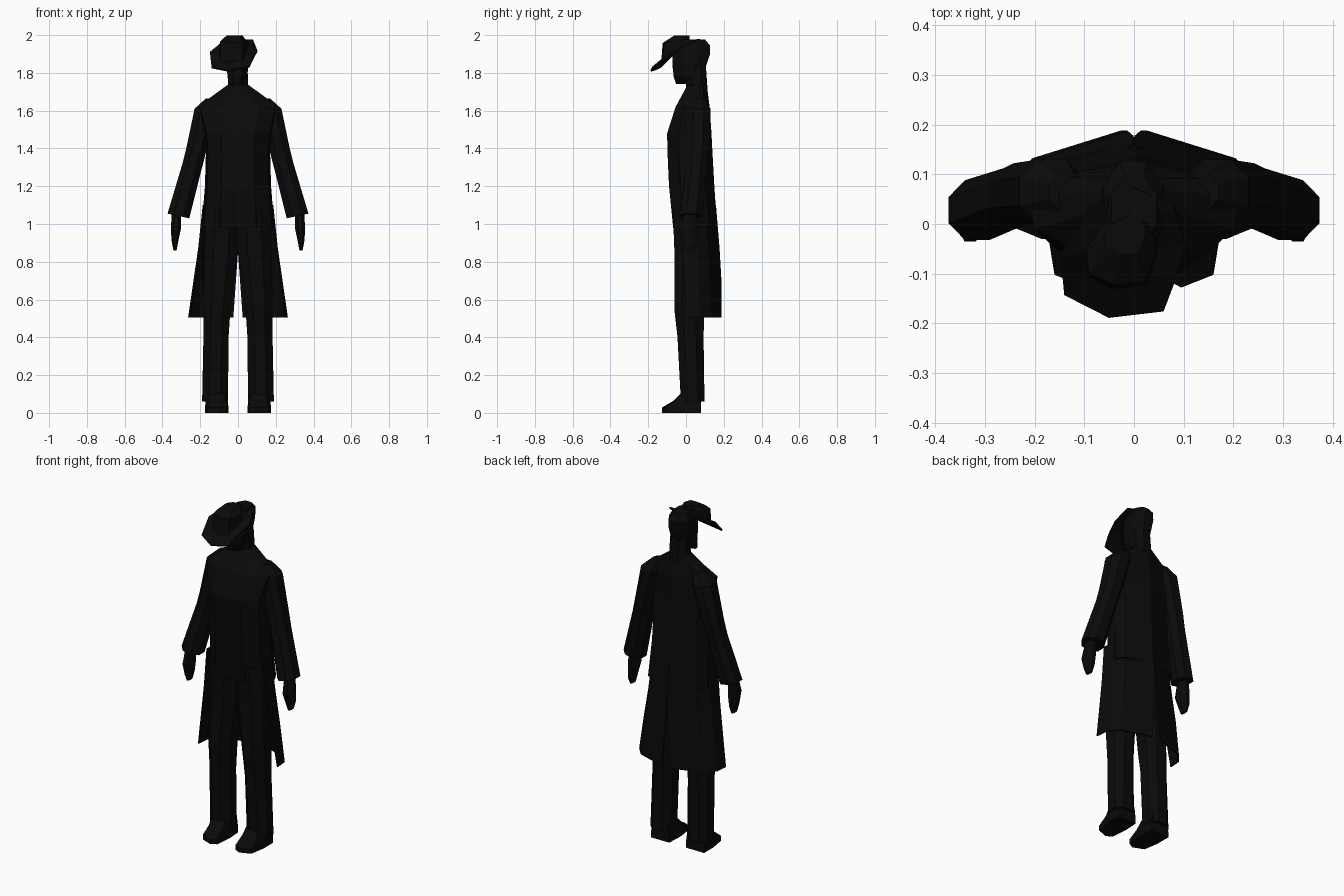
import bpy
import bmesh
from mathutils import Vector

default_cube = bpy.data.objects.get("Cube")
if default_cube:
    bpy.data.objects.remove(default_cube, do_unlink=True)

# One near-black colour for the whole figure
black = bpy.data.materials.new("near_black")
black.use_nodes = True
colour = (0.003, 0.003, 0.003, 1.0)
black.diffuse_color = colour
black.node_tree.nodes["Principled BSDF"].inputs["Base Color"].default_value = colour


def finish(name, bm, mirror=False, thickness=0.0):
    """Turn a bmesh into a flat shaded object, optionally mirrored and thickened."""
    bmesh.ops.recalc_face_normals(bm, faces=bm.faces[:])
    mesh = bpy.data.meshes.new(name)
    bm.to_mesh(mesh)
    bm.free()
    mesh.materials.append(black)
    obj = bpy.data.objects.new(name, mesh)
    bpy.context.collection.objects.link(obj)
    if thickness:
        solid = obj.modifiers.new("thickness", 'SOLIDIFY')
        solid.thickness = thickness
        solid.offset = 0
    if mirror:
        flip = obj.modifiers.new("mirror", 'MIRROR')
        flip.use_mirror_merge = False
    return obj


def octagon(z, x0, x1, y0, y1, cut=0.28, tilt=0.0):
    """Box section with cut corners; tilt raises the outer (+x) side."""
    cx, cy = (x1 - x0) * cut, (y1 - y0) * cut
    outline = [(x0 + cx, y0), (x1 - cx, y0), (x1, y0 + cy), (x1, y1 - cy),
               (x1 - cx, y1), (x0 + cx, y1), (x0, y1 - cy), (x0, y0 + cy)]
    return [Vector((x, y, z + tilt * (x - x0) / (x1 - x0))) for x, y in outline]


def torso_ring(z, half, front, back):
    """Coat section: flat chest, straight flanks and a ridge down the back."""
    depth = back - front
    right = [(half * 0.5, front), (half * 0.93, front + depth * 0.25),
             (half, front + depth * 0.6), (half * 0.85, back - depth * 0.18)]
    left = [(-x, y) for x, y in reversed(right)]
    return [Vector((x, y, z)) for x, y in right + [(0, back)] + left]


def loft(name, rings, mirror=False, closed=True, thickness=0.0):
    bm = bmesh.new()
    rows = [[bm.verts.new(p) for p in ring] for ring in rings]
    count = len(rows[0])
    for low, high in zip(rows, rows[1:]):
        for i in range(count if closed else count - 1):
            j = (i + 1) % count
            bm.faces.new((low[i], low[j], high[j], high[i]))
    if closed and not thickness:
        bm.faces.new(rows[0])
        bm.faces.new(rows[-1])
    return finish(name, bm, mirror, thickness)


# Coat body, from neckline to hips
loft("coat_body", [torso_ring(*s) for s in (
    (1.74, 0.05, 0.01, 0.11), (1.62, 0.215, -0.055, 0.125),
    (1.48, 0.18, -0.10, 0.135), (1.38, 0.17, -0.098, 0.14),
    (1.2, 0.175, -0.09, 0.15), (0.98, 0.193, -0.068, 0.165))])

# Open coat skirt with a slit at the back
skirt_rows = []
for z, slit, side, front, back in ((1.1, 0.0, 0.183, -0.03, 0.155),
                                   (0.87, 0.0, 0.207, -0.02, 0.174),
                                   (0.7, 0.012, 0.232, -0.01, 0.184),
                                   (0.505, 0.026, 0.26, 0.0, 0.184)):
    skirt_rows.append([Vector((slit, back, z)),
                       Vector((side * 0.78, back - 0.055, z)),
                       Vector((side * 0.98, (front + back) * 0.38, z)),
                       Vector((side, front, z))])
loft("coat_skirt", skirt_rows, mirror=True, closed=False, thickness=0.008)

# Sleeves and hands
loft("sleeve", [
    octagon(1.665, 0.10, 0.17, 0.03, 0.10),
    octagon(1.61, 0.10, 0.23, 0.0, 0.13),
    octagon(1.40, 0.165, 0.274, 0.0, 0.122),
    octagon(1.32, 0.185, 0.294, 0.0, 0.112),
    octagon(1.03, 0.258, 0.373, -0.032, 0.088, tilt=0.025)], mirror=True)
loft("hand", [
    octagon(1.06, 0.30, 0.35, -0.01, 0.055),
    octagon(0.97, 0.303, 0.356, -0.035, 0.06),
    octagon(0.90, 0.318, 0.35, -0.015, 0.06),
    octagon(0.86, 0.325, 0.342, 0.0, 0.045)], mirror=True)

# Trousers and shoes
loft("trouser_leg", [
    octagon(1.08, 0.0, 0.165, -0.07, 0.10),
    octagon(0.87, 0.0, 0.178, -0.062, 0.10),
    octagon(0.55, 0.04, 0.183, -0.062, 0.097),
    octagon(0.40, 0.05, 0.183, -0.045, 0.093),
    octagon(0.06, 0.053, 0.19, -0.027, 0.098)], mirror=True)


def shoe_ring(z, toe, grow):
    outline = [(0.055, 0.08), (0.05, -0.01), (0.06, toe * 0.85), (0.095, toe),
               (0.16, toe * 0.8), (0.175, -0.01), (0.175, 0.08)]
    return [Vector((0.115 + (x - 0.115) * grow, y, z)) for x, y in outline]


shoe = [shoe_ring(0.0, -0.128, 1.0), shoe_ring(0.028, -0.128, 1.0),
        shoe_ring(0.065, -0.065, 0.92), shoe_ring(0.10, -0.03, 0.85)]
loft("shoe", shoe, mirror=True)

# Neck and head, with the face turned slightly to its right
loft("neck", [octagon(1.70, -0.055, 0.055, 0.0, 0.115),
              octagon(1.84, -0.05, 0.05, 0.0, 0.105)])
loft("head", [
    octagon(1.74, -0.05, 0.02, -0.052, -0.005),
    octagon(1.78, -0.055, 0.048, -0.065, 0.07),
    octagon(1.84, -0.062, 0.056, -0.072, 0.108),
    octagon(1.90, -0.064, 0.06, -0.07, 0.127),
    octagon(1.945, -0.062, 0.06, -0.06, 0.127),
    octagon(1.978, -0.045, 0.045, -0.04, 0.10)])

# Tilted hat: a brim rising to the back and a crown leaning forward
brim_edge = [Vector(p) for p in (
    (-0.14, -0.14, 1.828), (-0.05, -0.186, 1.81), (0.06, -0.173, 1.832),
    (0.08, -0.12, 1.875), (0.102, -0.04, 1.915), (0.08, 0.04, 1.972),
    (0.0, 0.075, 1.975), (-0.09, 0.03, 1.955), (-0.148, -0.06, 1.908))]
crown_centre = Vector((-0.03, -0.05, 1.915))
crown_base = [crown_centre + (p - crown_centre) * 0.6 for p in brim_edge]
loft("hat_brim", [brim_edge, crown_base], thickness=0.01)

crown_mid = [Vector((p.x * 0.95, -0.05 + (p.y + 0.05) * 0.9, 1.966 + (p.y + 0.05) * 0.1))
             for p in crown_base]
crown_top = [Vector((-0.02 + (p.x + 0.03) * 0.55, -0.02 + (p.y + 0.05) * 0.5, 1.999))
             for p in crown_base]
loft("hat_crown", [crown_base, crown_mid, crown_top])
